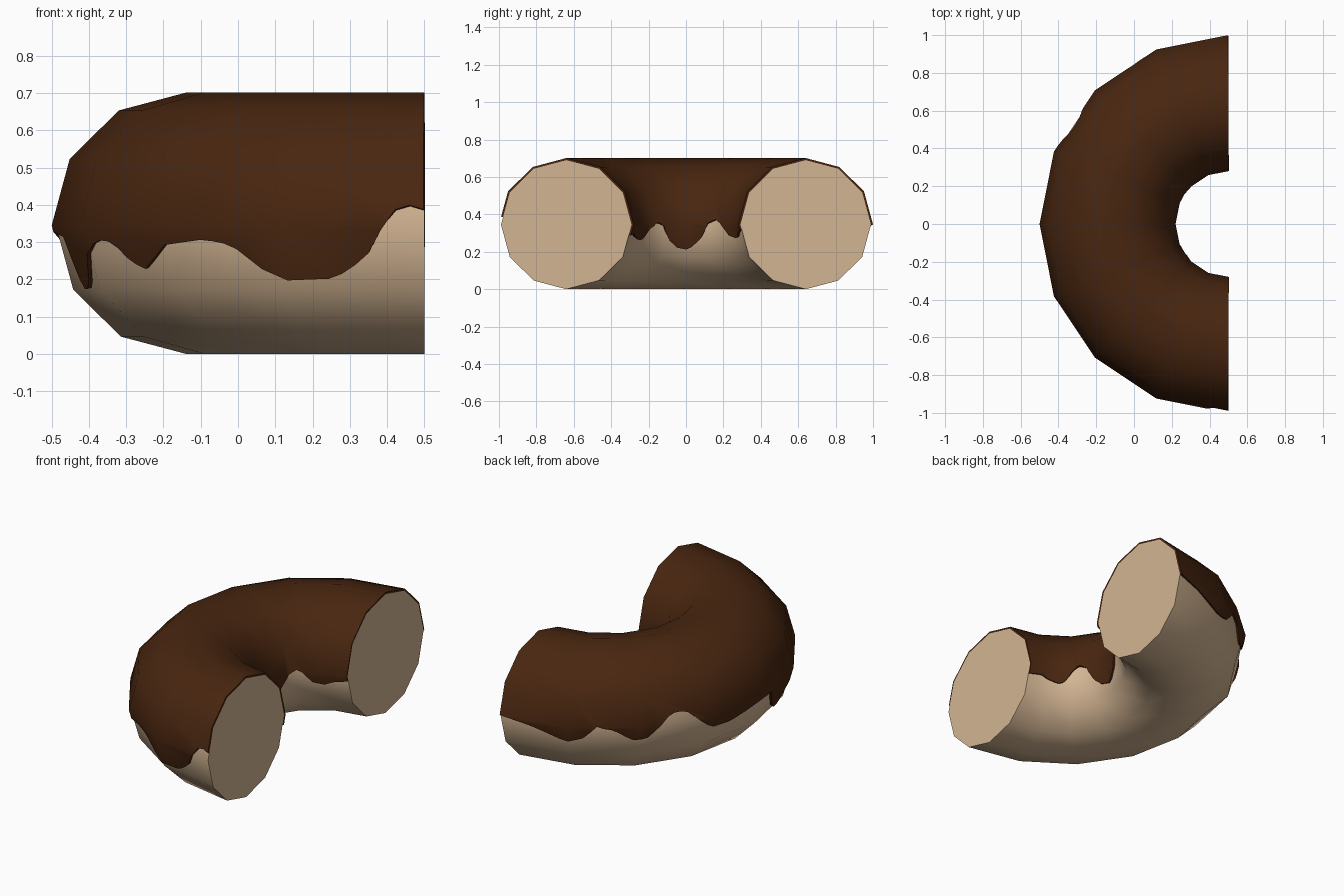
import bpy, bmesh, math

if "Cube" in bpy.data.objects:
    bpy.data.objects.remove(bpy.data.objects["Cube"])

CX, RING, RAD_H, RAD_V = 0.5, 0.64, 0.349, 0.345   # ring centre, ring radius, section radii
SEG = 22.5                                         # degrees per ring segment

# Icing lower edge as (degrees around the ring, height); negative = front half
OUTER = [(-90, .385), (-87, .40), (-84.5, .375), (-80.6, .26), (-75.3, .205), (-67.5, .20),
         (-63, .23), (-57.6, .295), (-52.4, .31), (-45, .295), (-38.4, .23), (-34.5, .25),
         (-30.5, .30), (-27.6, .31), (-24, .295), (-17, .178), (-13, .176), (-10, .22),
         (-7, .316), (0, .33), (7, .29), (13, .266), (21, .274), (30, .398), (35, .396),
         (43, .277), (47.7, .272), (53, .333), (58.6, .35), (63, .28), (68, .255), (80, .318),
         (90, .345)]
INNER = [(-90, .29), (-75, .30), (-57, .265), (-51, .27), (-41, .33), (-33, .355), (-25, .34),
         (-16.5, .26), (-9, .225), (0, .215), (5, .225), (15, .27), (24, .35), (34, .37),
         (42, .345), (52, .29), (64, .275), (75, .30), (90, .32)]


def height(table, a):
    for (a0, z0), (a1, z1) in zip(table, table[1:]):
        if a <= a1:
            return z0 + (z1 - z0) * (a - a0) / (a1 - a0)
    return table[-1][1]


def point(a, t):
    """Point on the faceted half ring: a = degrees round the ring, t = side of the 12-gon."""
    k = math.floor(t)
    f = t - k
    c = [math.radians(30 * j) for j in (k, k + 1)]
    r = RING + RAD_H * (math.cos(c[0]) * (1 - f) + math.cos(c[1]) * f)
    z = RAD_V + RAD_V * (math.sin(c[0]) * (1 - f) + math.sin(c[1]) * f)
    off = (a + 90) % SEG - SEG / 2
    r *= math.cos(math.radians(SEG / 2)) / math.cos(math.radians(off))
    a = math.radians(a)
    return (CX - r * math.cos(a), r * math.sin(a), z)


def material(name, rgb):
    m = bpy.data.materials.new(name)
    m.diffuse_color = (*rgb, 1)
    m.use_nodes = True
    m.node_tree.nodes["Principled BSDF"].inputs["Base Color"].default_value = m.diffuse_color
    return m


def finish(bm, name, mat):
    me = bpy.data.meshes.new(name)
    bm.to_mesh(me)
    bm.free()
    ob = bpy.data.objects.new(name, me)
    bpy.context.collection.objects.link(ob)
    me.materials.append(mat)
    bpy.ops.object.select_all(action='DESELECT')
    ob.select_set(True)
    bpy.context.view_layer.objects.active = ob
    return ob


def bridge(bm, cols, closed):
    n = len(cols[0])
    for p, q in zip(cols, cols[1:]):
        for j in range(n if closed else n - 1):
            k = (j + 1) % n
            bm.faces.new((p[j], p[k], q[k], q[j]))


# Dough: half ring with 12-sided section and flat cut ends
bm = bmesh.new()
cols = [[bm.verts.new(point(-90 + SEG * i, t)) for t in range(12)] for i in range(9)]
bridge(bm, cols, True)
bm.faces.new(cols[0][::-1])
bm.faces.new(cols[-1])
bmesh.ops.recalc_face_normals(bm, faces=bm.faces)
finish(bm, "dough", material("baked dough", (0.65, 0.46, 0.29)))
bpy.ops.object.shade_smooth_by_angle(angle=math.radians(40))

# Icing: shell over the top, trimmed to a dripping edge on both sides
bm = bmesh.new()
cols = []
for i in range(81):
    a = -90 + 2.25 * i
    to = max(-1, (height(OUTER, a) - RAD_V) / (RAD_V / 2))
    ti = 6 - max(-1, (height(INNER, a) - RAD_V) / (RAD_V / 2))
    rows = [to, max(to, 0), 1, 2, 3, 4, 5, min(ti, 6), ti]
    cols.append([bm.verts.new(point(a, t)) for t in rows])
bridge(bm, cols, False)
bmesh.ops.remove_doubles(bm, verts=bm.verts, dist=1e-5)
# merge the coplanar strips back into the large facets of the ring
bmesh.ops.dissolve_limit(bm, angle_limit=math.radians(1), verts=bm.verts, edges=bm.edges)
icing = finish(bm, "icing", material("chocolate icing", (0.065, 0.019, 0.005)))
solid = icing.modifiers.new("thickness", 'SOLIDIFY')
solid.thickness = 0.011
solid.offset = 1
bpy.ops.object.modifier_apply(modifier=solid.name)
bpy.ops.object.shade_smooth_by_angle(angle=math.radians(40))
